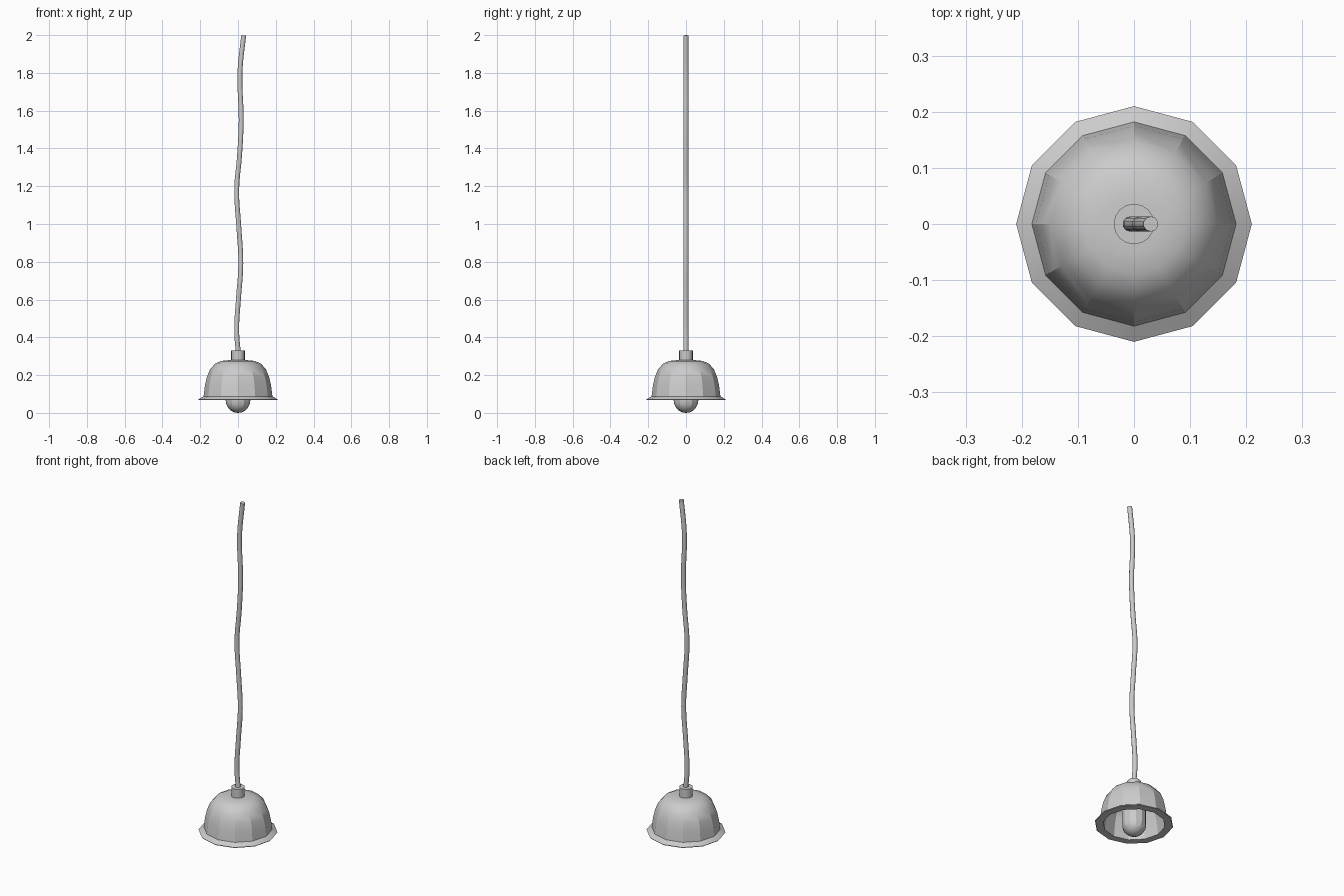
import bpy, bmesh, math

if "Cube" in bpy.data.objects:
    bpy.data.objects.remove(bpy.data.objects["Cube"])


def finish(obj, angle):
    bpy.ops.object.select_all(action='DESELECT')
    obj.select_set(True)
    bpy.context.view_layer.objects.active = obj
    bpy.ops.object.shade_smooth_by_angle(angle=math.radians(angle))


def lathe(name, profile, sides, angle=25):
    """Revolve (radius, z) points around z; radius 0 becomes a pole."""
    bm = bmesh.new()
    rings = []
    for r, z in profile:
        if r == 0:
            rings.append([bm.verts.new((0, 0, z))] * sides)
        else:
            rings.append([bm.verts.new((r * math.cos(math.tau * i / sides),
                                        r * math.sin(math.tau * i / sides), z))
                          for i in range(sides)])
    for a, b in zip(rings, rings[1:]):
        for i in range(sides):
            j = (i + 1) % sides
            bm.faces.new(list(dict.fromkeys((a[i], a[j], b[j], b[i]))))
    bmesh.ops.recalc_face_normals(bm, faces=bm.faces)
    mesh = bpy.data.meshes.new(name)
    bm.to_mesh(mesh)
    bm.free()
    obj = bpy.data.objects.new(name, mesh)
    bpy.context.collection.objects.link(obj)
    finish(obj, angle)
    return obj


# Bell shade: outer skin with flared rim, then inner skin
lathe("shade", [
    (0, 0.279), (0.05, 0.279), (0.09, 0.275), (0.122, 0.26), (0.148, 0.23),
    (0.165, 0.19), (0.175, 0.145), (0.182, 0.088), (0.21, 0.071), (0.207, 0.067),
    (0.165, 0.067), (0.162, 0.09), (0.156, 0.145), (0.147, 0.185),
    (0.132, 0.222), (0.108, 0.246), (0.08, 0.258), (0, 0.261)], 12)

# Cord holder on top of the shade
lathe("cord_cap", [(0, 0.265), (0.036, 0.265), (0.036, 0.33), (0, 0.33)], 16)

# Bulb: hemisphere tip and straight body rising into the shade
R = 0.065
tip = [(R * math.sin(math.radians(a)), R - R * math.cos(math.radians(a)))
       for a in range(0, 91, 18)]
lathe("bulb", tip + [(R, 0.22), (0.035, 0.235), (0.035, 0.265), (0, 0.265)], 12)

# Slightly wavy hanging cord
path = [(0.004, 0.30), (-0.007, 0.43), (0.002, 0.60), (0.015, 0.79), (0.004, 0.99),
        (-0.007, 1.18), (0.008, 1.36), (0.017, 1.55), (0.010, 1.80), (0.030, 1.998)]
curve = bpy.data.curves.new("cord", 'CURVE')
curve.dimensions = '3D'
curve.bevel_depth = 0.0135
curve.bevel_resolution = 3
curve.resolution_u = 4
curve.use_fill_caps = True
spline = curve.splines.new('BEZIER')
spline.bezier_points.add(len(path) - 1)
for p, (x, z) in zip(spline.bezier_points, path):
    p.co = (x, 0, z)
    p.handle_left_type = p.handle_right_type = 'AUTO'
cord = bpy.data.objects.new("cord", curve)
bpy.context.collection.objects.link(cord)
bpy.ops.object.select_all(action='DESELECT')
cord.select_set(True)
bpy.context.view_layer.objects.active = cord
bpy.ops.object.convert(target='MESH')
finish(bpy.context.view_layer.objects.active, 40)
